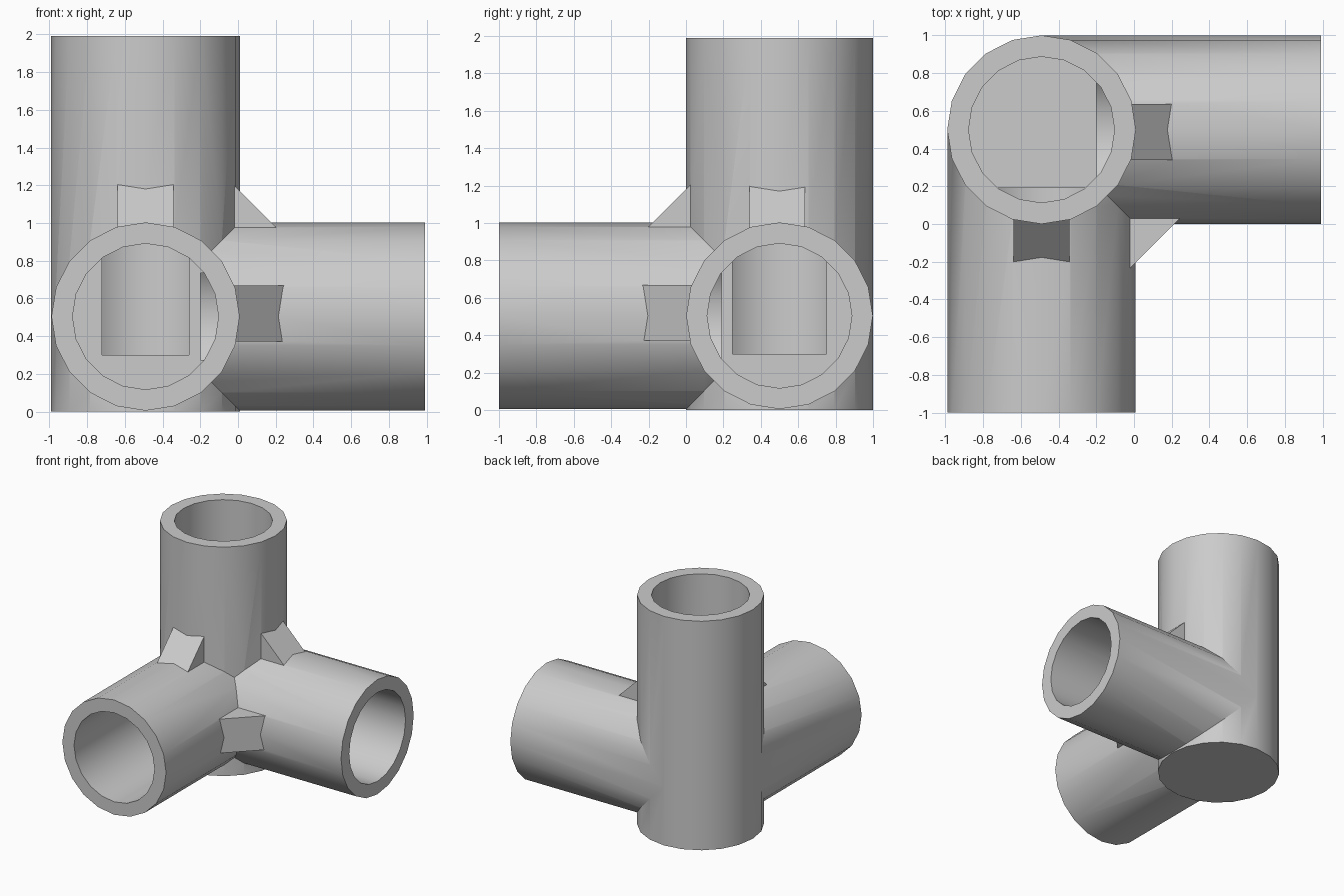
import bpy
import bmesh
from math import radians
from mathutils import Vector

cube = bpy.data.objects.get("Cube")
if cube:
    bpy.data.objects.remove(cube, do_unlink=True)

HUB = Vector((-0.49, 0.5, 0.504))       # where the three axes meet
RIGHT, FRONT, UP = Vector((1, 0, 0)), Vector((0, -1, 0)), Vector((0, 0, 1))
WALL, BORE, SIDES = 0.5, 0.387, 20

grey = bpy.data.materials.new("plain_grey")
grey.use_nodes = True
grey.diffuse_color = (0.6, 0.6, 0.6, 1)
grey.node_tree.nodes["Principled BSDF"].inputs["Base Color"].default_value = (0.6, 0.6, 0.6, 1)


def tube(name, axis, start, end, radius):
    """Solid cylinder along an axis, measured from the hub."""
    bpy.ops.mesh.primitive_cylinder_add(
        vertices=SIDES, radius=radius, depth=end - start,
        location=HUB + axis * (start + end) / 2,
        rotation=UP.rotation_difference(axis).to_euler())
    obj = bpy.context.object
    obj.name = name
    obj.data.materials.append(grey)
    return obj


def gusset(name, a, b, reach, shift):
    """Triangular brace in the corner between two pipes."""
    side, inner = a.cross(b), 0.45
    side = Vector([abs(c) for c in side])
    bm = bmesh.new()
    for w in (shift - 0.148, shift + 0.148):
        for u, v in ((inner, inner), (reach - inner, inner), (inner, reach - inner)):
            bm.verts.new(HUB + a * u + b * v + side * w)
    bmesh.ops.convex_hull(bm, input=bm.verts)
    bmesh.ops.dissolve_limit(bm, angle_limit=0.01, verts=bm.verts, edges=bm.edges)
    bmesh.ops.recalc_face_normals(bm, faces=bm.faces)
    mesh = bpy.data.meshes.new(name)
    bm.to_mesh(mesh)
    bm.free()
    obj = bpy.data.objects.new(name, mesh)
    bpy.context.collection.objects.link(obj)
    mesh.materials.append(grey)
    return obj


def combine(body, part, operation):
    bpy.context.view_layer.objects.active = body
    mod = body.modifiers.new(operation, 'BOOLEAN')
    mod.operation, mod.object, mod.solver = operation, part, 'EXACT'
    bpy.ops.object.modifier_apply(modifier=mod.name)
    bpy.data.objects.remove(part, do_unlink=True)


# Upright pipe, closed at the bottom, with two side pipes
body = tube("corner_pipe_joint", UP, -0.504, 1.486, WALL)
for name, axis, end in (("right_pipe", RIGHT, 1.48), ("front_pipe", FRONT, 1.5)):
    combine(body, tube(name, axis, 0, end, WALL - 0.001), 'UNION')

# Corner braces
for name, a, b, reach, shift in (("side_gusset", RIGHT, UP, 1.166, -0.012),
                                 ("front_gusset", FRONT, UP, 1.176, 0),
                                 ("level_gusset", RIGHT, FRONT, 1.203, 0.016)):
    combine(body, gusset(name, a, b, reach, shift), 'UNION')

# Bores, each ending in a flat floor
for name, axis, start in (("upright_bore", UP, -0.204),
                          ("right_bore", RIGHT, 0.29),
                          ("front_bore", FRONT, 0.31)):
    combine(body, tube(name, axis, start, 1.7, BORE), 'DIFFERENCE')

bpy.ops.object.select_all(action='DESELECT')
body.select_set(True)
bpy.context.view_layer.objects.active = body
bpy.ops.object.shade_smooth_by_angle(angle=radians(30))
